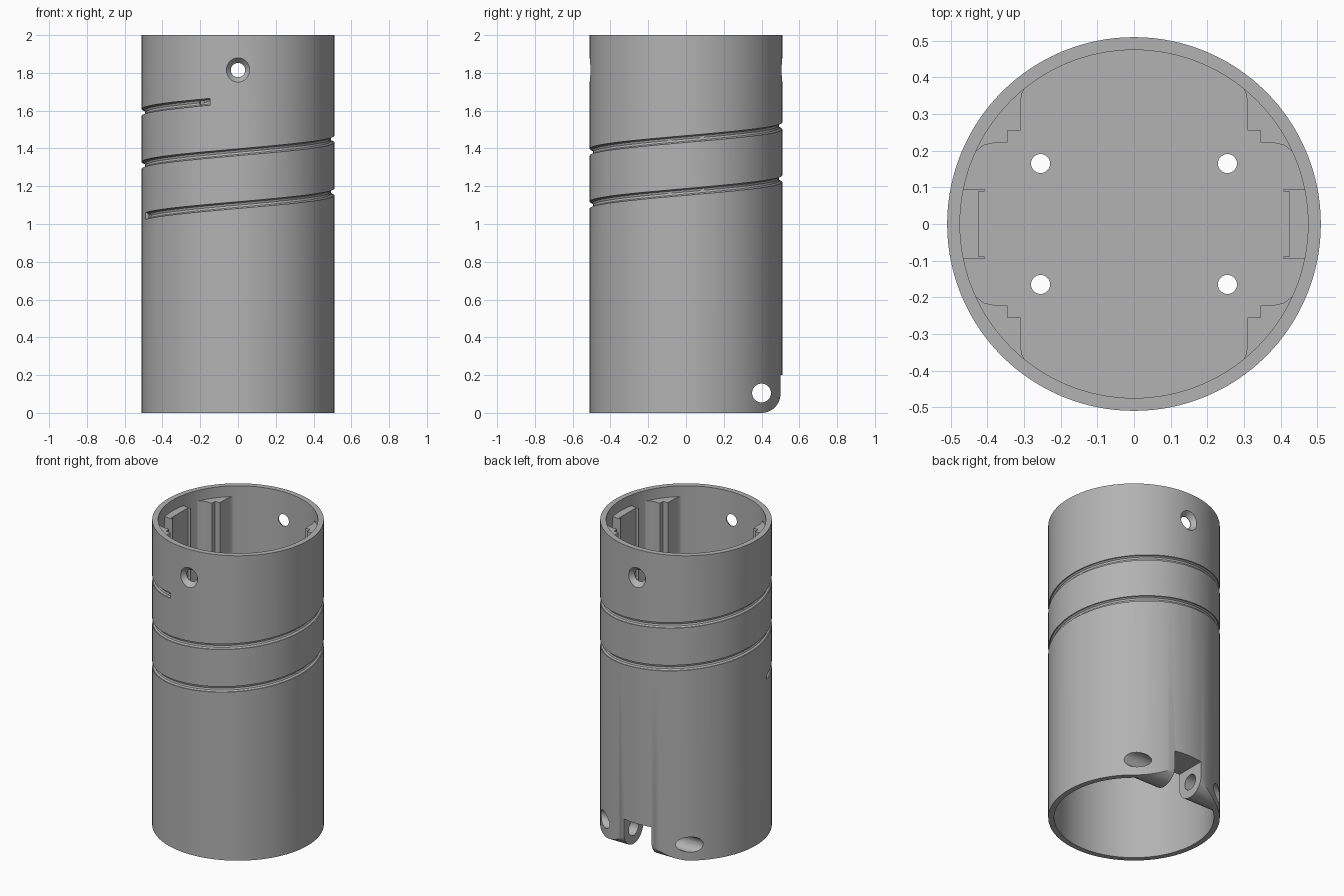
import bpy, bmesh, math
from mathutils import Vector

cube = bpy.data.objects.get("Cube")
if cube:
    bpy.data.objects.remove(cube, do_unlink=True)

R, RI, H = 0.51, 0.475, 2.0          # outer radius, inner radius, height
FLOOR, RAIL_TOP = 0.62, 1.93
PIN_Y, PIN_Z = 0.40, 0.105

grey = bpy.data.materials.new("plain grey")
grey.use_nodes = True
colour = (0.45, 0.45, 0.45, 1)
grey.diffuse_color = colour
grey.node_tree.nodes["Principled BSDF"].inputs["Base Color"].default_value = colour


def finish(name, bm):
    bmesh.ops.recalc_face_normals(bm, faces=bm.faces)
    mesh = bpy.data.meshes.new(name)
    bm.to_mesh(mesh)
    bm.free()
    mesh.materials.append(grey)
    ob = bpy.data.objects.new(name, mesh)
    bpy.context.collection.objects.link(ob)
    return ob


def prism(name, points, direction):
    """Extrude a closed loop of 3D points along a direction."""
    bm = bmesh.new()
    face = bm.faces.new([bm.verts.new(p) for p in points])
    new = bmesh.ops.extrude_face_region(bm, geom=[face])["geom"]
    bmesh.ops.translate(bm, vec=Vector(direction),
                        verts=[v for v in new if isinstance(v, bmesh.types.BMVert)])
    return finish(name, bm)


def sweep_rings(name, rings):
    """Skin a row of equal rings and cap both ends."""
    bm = bmesh.new()
    rows = [[bm.verts.new(p) for p in ring] for ring in rings]
    n = len(rows[0])
    for a, b in zip(rows, rows[1:]):
        for i in range(n):
            bm.faces.new((a[i], a[(i + 1) % n], b[(i + 1) % n], b[i]))
    bm.faces.new(rows[0])
    bm.faces.new(rows[-1])
    return finish(name, bm)


def rod(name, start, end, r1, r2=None, n=32):
    """Round bar or cone between two points."""
    start, end = Vector(start), Vector(end)
    turn = (end - start).to_track_quat('Z', 'Y')
    r2 = r1 if r2 is None else r2
    return sweep_rings(name, [[p + turn @ Vector((r * math.cos(t), r * math.sin(t), 0))
                               for t in (math.tau * i / n for i in range(n))]
                              for p, r in ((start, r1), (end, r2))])


def boolean(ob, cutter, operation='DIFFERENCE', keep=False):
    bpy.context.view_layer.objects.active = ob
    mod = ob.modifiers.new("cut", 'BOOLEAN')
    mod.operation, mod.solver, mod.object = operation, 'EXACT', cutter
    bpy.ops.object.modifier_apply(modifier=mod.name)
    if not keep:
        bpy.data.objects.remove(cutter, do_unlink=True)


def arc(cx, cy, r, a0, a1, n):
    return [(cx + r * math.cos(math.radians(a0 + (a1 - a0) * i / n)),
             cy + r * math.sin(math.radians(a0 + (a1 - a0) * i / n))) for i in range(n + 1)]


# Tube: two chambers separated by a floor
bm = bmesh.new()
profile = [(0, FLOOR - 0.04), (RI, FLOOR - 0.04), (RI, 0), (R, 0),
           (R, H), (RI, H), (RI, FLOOR), (0, FLOOR)]
verts = [bm.verts.new((r, 0, z)) for r, z in profile]
edges = [bm.edges.new(pair) for pair in zip(verts, verts[1:])]
bmesh.ops.spin(bm, geom=verts + edges, axis=(0, 0, 1), cent=(0, 0, 0),
               angle=math.tau, steps=128, use_merge=True)
bmesh.ops.remove_doubles(bm, verts=bm.verts, dist=1e-5)
tube = finish("tube", bm)

# Helical groove, starting at the left of the front and rising counter-clockwise
PITCH, GROOVE = 0.28, 0.019


def helix(deg):
    t = math.radians(deg)
    return Vector((-math.cos(t) * R, -math.sin(t) * R, 1.03 + PITCH * deg / 360))


rings = []
for i in range(200):
    p = helix(16 + (720 + 73 - 16) * i / 199)
    out = Vector((p.x, p.y, 0)).normalized()
    rings.append([p + out * (GROOVE * math.cos(a)) + Vector((0, 0, GROOVE * math.sin(a)))
                  for a in (math.tau * k / 10 for k in range(10))])
boolean(tube, sweep_rings("groove_cutter", rings))

# Small cord holes near the groove ends
for deg in (19, 720 + 67):
    p = helix(deg)
    flat = Vector((p.x, p.y, 0)).normalized()
    boolean(tube, rod("cord_hole_cutter", p - flat * 0.08, p + flat * 0.05, 0.013, n=16))

# Countersunk screw holes front and back
for s in (-1, 1):
    boolean(tube, rod("screw_cutter", (0, s * 0.40, 1.815), (0, s * 0.55, 1.815), 0.038))
    boolean(tube, rod("sink_cutter", (0, s * 0.478, 1.815), (0, s * 0.54, 1.815), 0.038, 0.09))

# Floor holes
for x in (-0.255, 0.255):
    for y in (-0.165, 0.165):
        boolean(tube, rod("floor_hole_cutter", (x, y, 0.5), (x, y, 0.7), 0.026))

# Rounded lower back corner of the wall
corner = arc(0.4, 0.1, 0.1, -90, 0, 12) + [(0.6, 0.1), (0.6, -0.1), (0.4, -0.1)]
boolean(tube, prism("corner_cutter", [(-0.6, y, z) for y, z in corner], (1.2, 0, 0)))

# Hinge lugs inside the back wall
section = arc(0.4, 0.1, 0.1, 180, 360, 24) + [(0.5, 0.42), (0.3, 0.2)]
lugs = prism("hinge_lugs", [(-0.45, y, z) for y, z in section], (0.9, 0, 0))
boolean(lugs, rod("trim", (0, 0, -0.1), (0, 0, 0.5), 0.495, n=128), 'INTERSECT')

# Notch between the lugs and the pin bore through everything
notch = prism("notch_cutter", [(-0.1, 0.25, -0.1), (0.1, 0.25, -0.1),
                               (0.1, 0.25, 0.2), (-0.1, 0.25, 0.2)], (0, 0.4, 0))
bore = rod("pin_cutter", (-0.6, PIN_Y, PIN_Z), (0.6, PIN_Y, PIN_Z), 0.05)
for ob in (tube, lugs):
    boolean(ob, notch, keep=True)
    boolean(ob, bore, keep=True)
for cutter in (notch, bore):
    bpy.data.objects.remove(cutter, do_unlink=True)

# Stepped corner columns and side rails inside the upper chamber
column = [(0.298, 0.372), (0.306, 0.355), (0.31, 0.33), (0.31, 0.255), (0.345, 0.255),
          (0.345, 0.222), (0.38, 0.222), (0.41, 0.215), (0.432, 0.198)] + arc(0, 0, 0.49, 25, 51, 10)
rail = [(0.485, 0.095), (0.408, 0.095), (0.408, 0.089), (0.425, 0.089),
        (0.425, -0.089), (0.408, -0.089), (0.408, -0.095), (0.485, -0.095)]
rise = (0, 0, RAIL_TOP - FLOOR + 0.01)
parts = [tube, lugs]
for sx, side in ((1, "left"), (-1, "right")):
    parts.append(prism(f"{side}_rail", [(sx * x, y, FLOOR - 0.01) for x, y in rail], rise))
    for sy, end in ((-1, "front"), (1, "back")):
        parts.append(prism(f"{end}_{side}_column",
                           [(sx * x, sy * y, FLOOR - 0.01) for x, y in column], rise))

# Smooth curves, sharp edges
bpy.ops.object.select_all(action='DESELECT')
for ob in parts:
    ob.select_set(True)
bpy.context.view_layer.objects.active = tube
bpy.ops.object.shade_smooth_by_angle(angle=math.radians(30))
